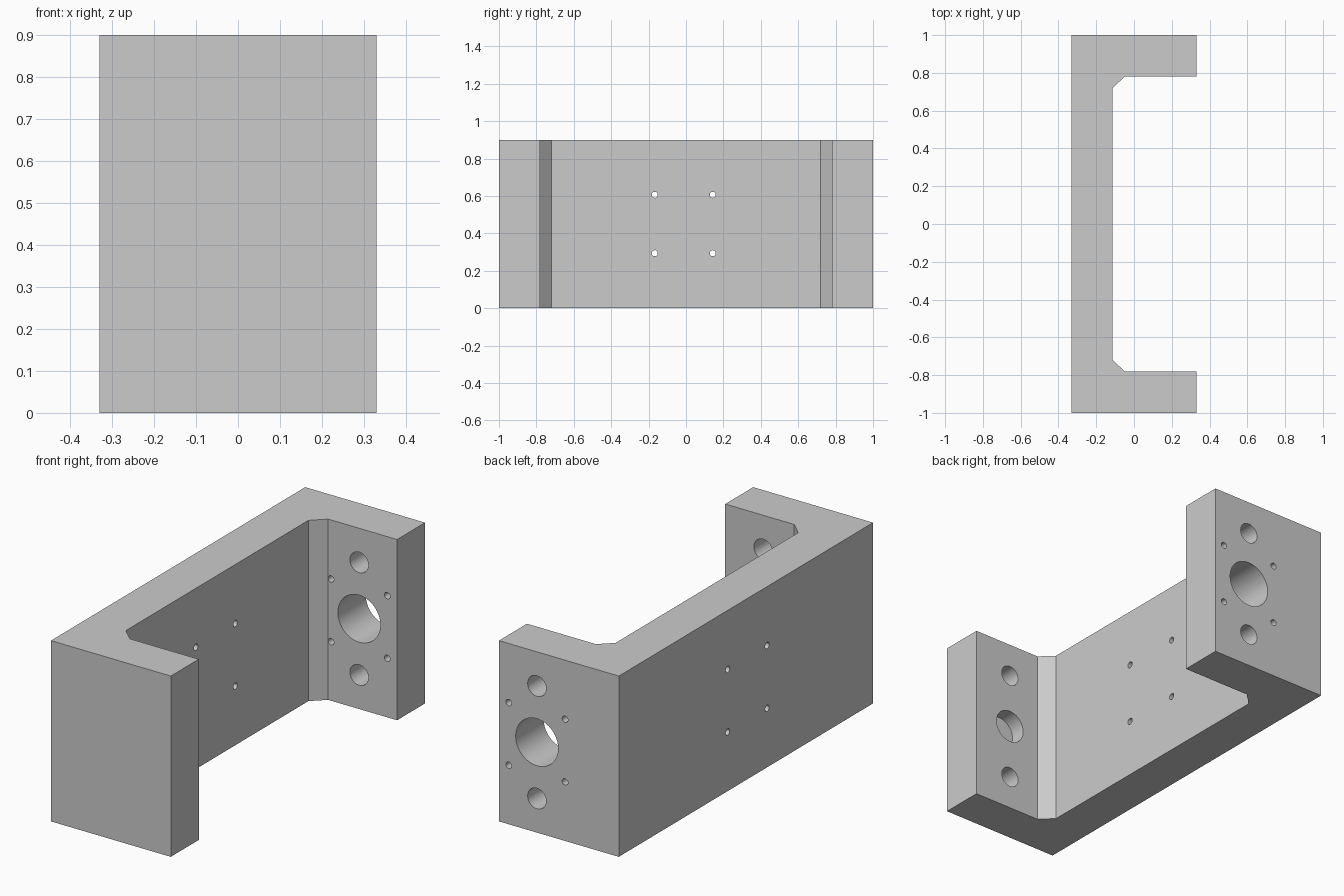
import bpy, bmesh, math
from mathutils import Matrix, Vector

cube = bpy.data.objects.get("Cube")
if cube:
    bpy.data.objects.remove(cube, do_unlink=True)

HEIGHT = 0.9
MID = HEIGHT / 2
HOLE_X = 0.121     # centreline of the flange holes

metal = bpy.data.materials.new("plain grey metal")
metal.use_nodes = True
grey = (0.6, 0.6, 0.6, 1)
metal.diffuse_color = grey
metal.node_tree.nodes["Principled BSDF"].inputs["Base Color"].default_value = grey


def make_object(name, bm):
    bmesh.ops.recalc_face_normals(bm, faces=bm.faces)
    mesh = bpy.data.meshes.new(name)
    bm.to_mesh(mesh)
    bm.free()
    mesh.materials.append(metal)
    obj = bpy.data.objects.new(name, mesh)
    bpy.context.collection.objects.link(obj)
    return obj


def add_drill(bm, start, end, radius, segments=48):
    """Add a cylinder running between two points."""
    start, end = Vector(start), Vector(end)
    axis = end - start
    turn = axis.to_track_quat('Z', 'Y').to_matrix().to_4x4()
    bmesh.ops.create_cone(bm, cap_ends=True, segments=segments, radius1=radius,
                          radius2=radius, depth=axis.length,
                          matrix=Matrix.Translation((start + end) / 2) @ turn)


# Channel body: half profile mirrored in y, then extruded upward
half = [(-0.33, 1), (0.33, 1), (0.33, 0.78), (-0.05, 0.78), (-0.115, 0.718)]
outline = half + [(x, -y) for x, y in reversed(half)]
bm = bmesh.new()
base = bm.faces.new([bm.verts.new((x, y, 0)) for x, y in outline])
top = bmesh.ops.extrude_face_region(bm, geom=[base])
bmesh.ops.translate(bm, vec=(0, 0, HEIGHT),
                    verts=[v for v in top["geom"] if isinstance(v, bmesh.types.BMVert)])
bracket = make_object("channel_bracket", bm)

drills = bmesh.new()
# Large bore through the back flange, shallow pocket in the front flange
add_drill(drills, (HOLE_X, 0.7, MID), (HOLE_X, 1.1, MID), 0.117, 64)
add_drill(drills, (HOLE_X, -0.7, MID), (HOLE_X, -0.86, MID), 0.083, 64)

for side in (-1, 1):
    # Rod holes: through the back flange, blind in the front flange
    z = MID + side * 0.28
    add_drill(drills, (HOLE_X, 0.7, z), (HOLE_X, 1.1, z), 0.051)
    add_drill(drills, (HOLE_X, -0.7, z), (HOLE_X, -0.91, z), 0.051)
    for across in (-1, 1):
        z = MID + side * 0.156
        # Screw holes around the large bore
        x = HOLE_X + across * 0.155
        add_drill(drills, (x, 0.7, z), (x, 1.1, z), 0.016, 24)
        # Mounting holes through the web
        y = -0.012 + across * 0.155
        add_drill(drills, (-0.4, y, z), (0, y, z), 0.016, 24)
cutter = make_object("hole_cutter", drills)
cutter.hide_render = True

# Cut the holes and keep the finished body only
cut = bracket.modifiers.new("holes", 'BOOLEAN')
cut.operation = 'DIFFERENCE'
cut.solver = 'EXACT'
cut.object = cutter
bpy.ops.object.select_all(action='DESELECT')
bracket.select_set(True)
bpy.context.view_layer.objects.active = bracket
bpy.ops.object.modifier_apply(modifier=cut.name)
bpy.data.objects.remove(cutter, do_unlink=True)
bpy.ops.object.shade_smooth_by_angle(angle=math.radians(30))
